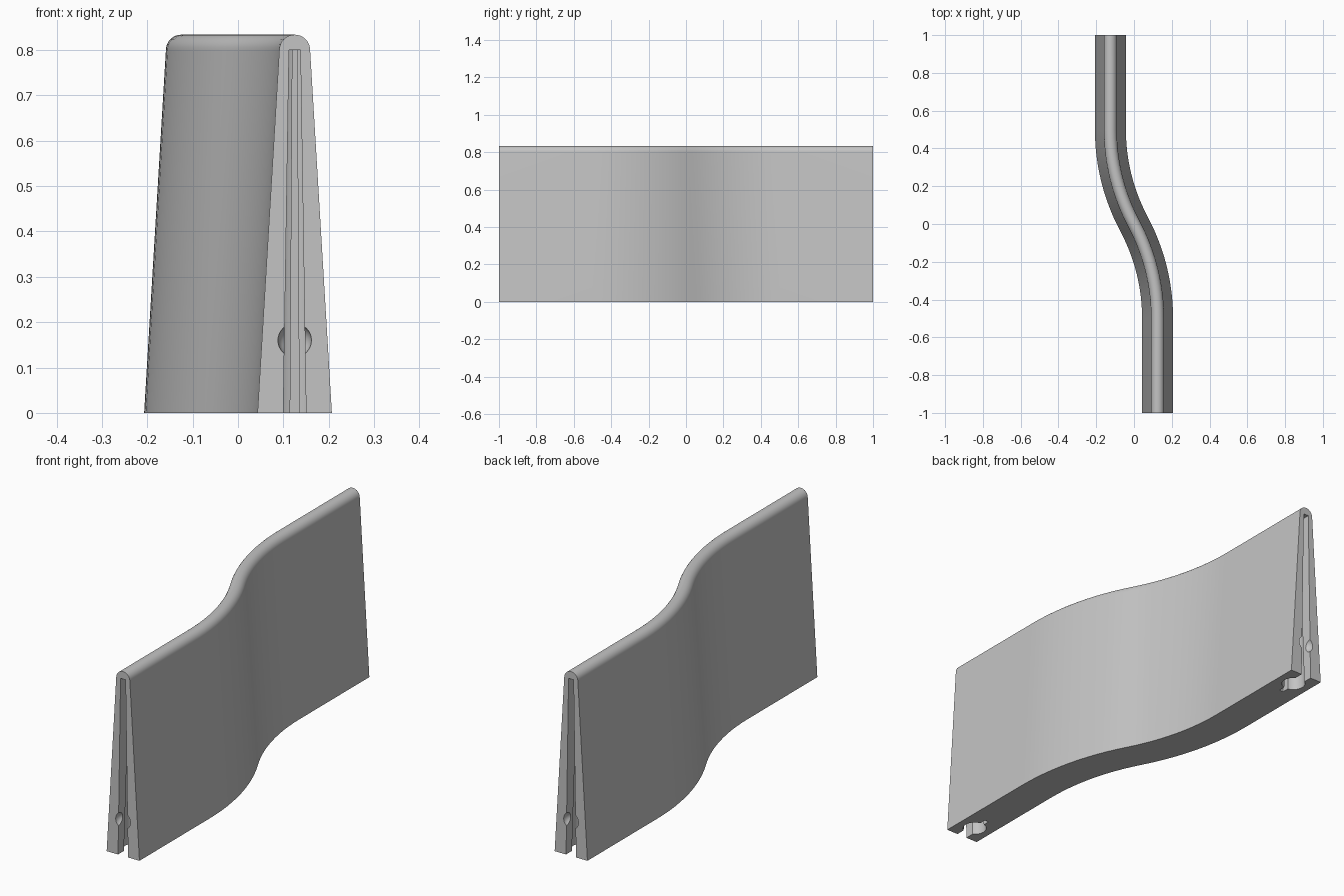
import bpy, bmesh, math

if "Cube" in bpy.data.objects:
    bpy.data.objects.remove(bpy.data.objects["Cube"])

# Plain grey
grey = bpy.data.materials.new("light grey")
grey.diffuse_color = (0.55, 0.55, 0.55, 1)
grey.use_nodes = True
grey.node_tree.nodes["Principled BSDF"].inputs["Base Color"].default_value = grey.diffuse_color

SHIFT, BEND = 0.125, 0.5          # sideways offset and half length of the S bend
HEIGHT, TOP = 0.80, 0.034         # height of the sloped sides, radius of the top


def finish(name, bm):
    bmesh.ops.recalc_face_normals(bm, faces=bm.faces)
    mesh = bpy.data.meshes.new(name)
    bm.to_mesh(mesh)
    bm.free()
    obj = bpy.data.objects.new(name, mesh)
    bpy.context.collection.objects.link(obj)
    mesh.materials.append(grey)
    return obj


def loft(name, rings):
    """Closed solid through a row of equal rings."""
    bm = bmesh.new()
    rows = [[bm.verts.new(p) for p in ring] for ring in rings]
    n = len(rows[0])
    for a, b in zip(rows, rows[1:]):
        for i in range(n):
            bm.faces.new((a[i], a[(i + 1) % n], b[(i + 1) % n], b[i]))
    bm.faces.new(rows[0])
    bm.faces.new(rows[-1])
    return finish(name, bm)


# Wall: tapered section with a rounded top, swept along an S of two arcs
turn = 2 * math.atan(SHIFT / BEND)
radius = BEND / math.sin(turn)
section = [(-0.082, 0)]
section += [(-TOP * math.cos(math.pi * i / 16), HEIGHT + TOP * math.sin(math.pi * i / 16))
            for i in range(17)]
section += [(0.082, 0)]

path = [(SHIFT, -1, 0)]
first = []
for i in range(13):
    a = turn * i / 12
    first.append((SHIFT - radius * (1 - math.cos(a)), -BEND + radius * math.sin(a), a))
path += first + [(-x, -y, a) for x, y, a in reversed(first[:-1])] + [(-SHIFT, 1, 0)]
wall = loft("wall", [[(x + u * math.cos(a), y + u * math.sin(a), z) for u, z in section]
                     for x, y, a in path])


# Tapered keyhole slot: entry, round socket and a thin relief groove behind it
def keyhole(z, side):
    s = 1 - 0.5 * z / HEIGHT
    centre = -0.915
    pts = [(0.025 * s, -1.05)]
    start, end = math.radians(30), math.radians(168.5)
    for i in range(13):
        a = start + (end - start) * i / 12
        pts.append((0.05 * s * math.sin(a), centre - 0.05 * s * math.cos(a)))
    pts.append((pts[-1][0], centre + 0.08 * s))
    pts += [(-x, y) for x, y in reversed(pts)]
    return [(side * (x + SHIFT), side * y, z) for x, y in pts]


def cut(cutter):
    cutter.hide_render = True
    cutter.hide_set(True)
    mod = wall.modifiers.new(cutter.name, 'BOOLEAN')
    mod.operation, mod.solver, mod.object = 'DIFFERENCE', 'EXACT', cutter


for side, label in ((1, "front"), (-1, "back")):
    cut(loft(label + "_slot_cutter", [keyhole(z, side) for z in (-0.05, HEIGHT)]))
    # Round catch recess in the end face
    bm = bmesh.new()
    bmesh.ops.create_uvsphere(bm, u_segments=32, v_segments=16, radius=0.037)
    bmesh.ops.translate(bm, verts=bm.verts, vec=(side * SHIFT, -side, 0.16))
    cut(finish(label + "_recess_cutter", bm))

# Apply the cuts, then smooth the curved faces
bpy.context.view_layer.objects.active = wall
wall.select_set(True)
for mod in list(wall.modifiers):
    bpy.ops.object.modifier_apply(modifier=mod.name)
bpy.ops.object.shade_smooth_by_angle(angle=math.radians(30))
